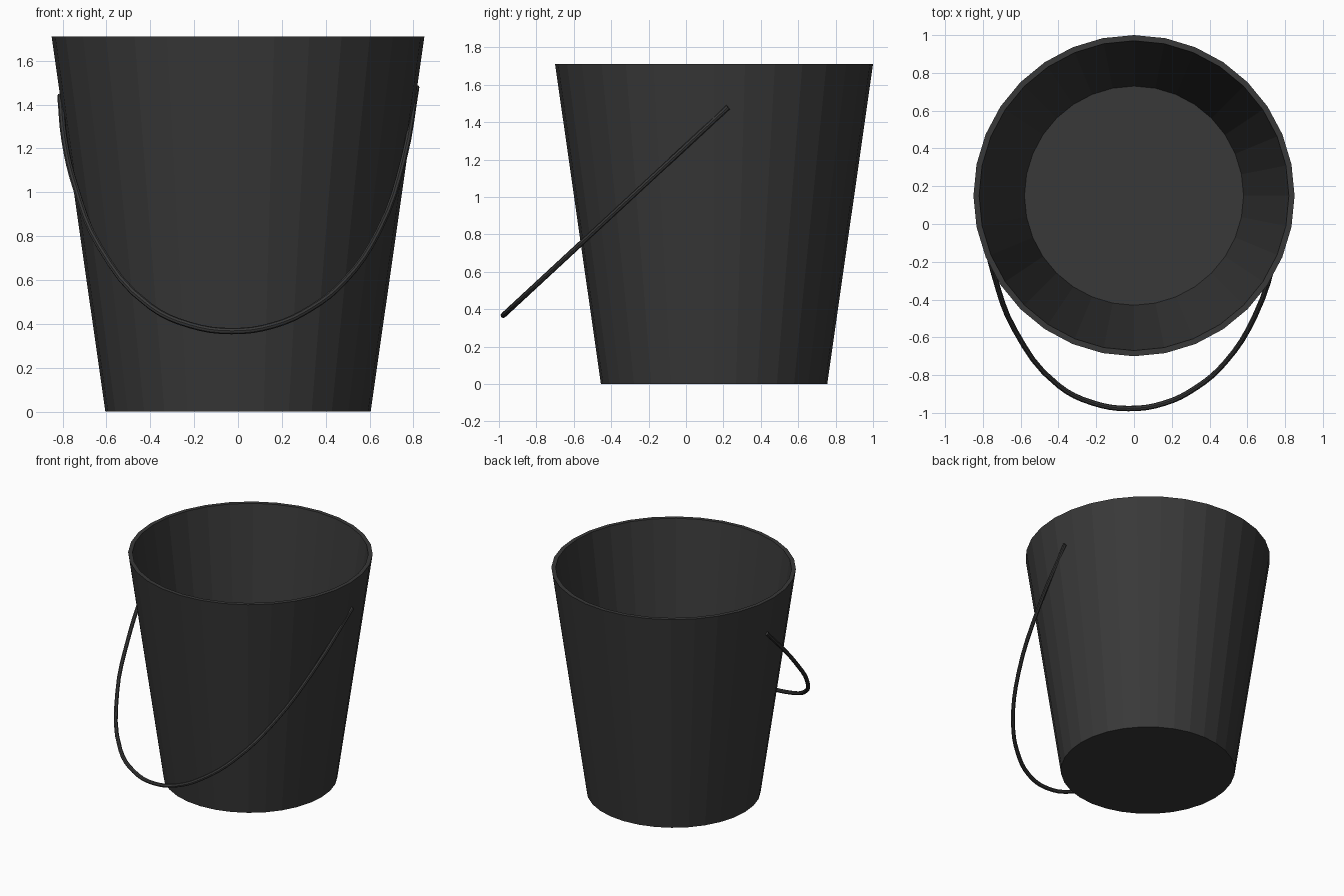
import bpy, bmesh, math

if "Cube" in bpy.data.objects:
    bpy.data.objects.remove(bpy.data.objects["Cube"])

metal = bpy.data.materials.new("dark grey metal")
metal.diffuse_color = (0.04, 0.04, 0.04, 1)
metal.use_nodes = True
metal.node_tree.nodes["Principled BSDF"].inputs["Base Color"].default_value = metal.diffuse_color

SIDES, CY = 32, 0.15

# bucket: closed revolved profile, outer wall, rim, inner wall and floor
bm = bmesh.new()
rings = []
for r, z in [(0.605, 0.0), (0.85, 1.71), (0.82, 1.71), (0.58, 0.03)]:
    rings.append([bm.verts.new((r * math.cos(2 * math.pi * i / SIDES),
                                CY + r * math.sin(2 * math.pi * i / SIDES), z))
                  for i in range(SIDES)])
for a, b in zip(rings, rings[1:]):
    for i in range(SIDES):
        j = (i + 1) % SIDES
        bm.faces.new((a[i], a[j], b[j], b[i]))
bm.faces.new(rings[0][::-1])
bm.faces.new(rings[-1])
bmesh.ops.recalc_face_normals(bm, faces=bm.faces)
mesh = bpy.data.meshes.new("bucket")
bm.to_mesh(mesh)
bm.free()
mesh.materials.append(metal)
bpy.context.collection.objects.link(bpy.data.objects.new("bucket", mesh))

# wire handle: hangs in a slanted plane, slightly askew
path = [(-0.81, 1.44), (-0.79, 1.23), (-0.74, 1.02), (-0.63, 0.75), (-0.40, 0.48),
        (-0.22, 0.395), (-0.03, 0.367), (0.16, 0.393), (0.33, 0.47), (0.48, 0.59),
        (0.64, 0.82), (0.755, 1.15), (0.813, 1.48)]
curve = bpy.data.curves.new("handle", 'CURVE')
curve.dimensions = '3D'
curve.bevel_depth = 0.0145
curve.bevel_resolution = 2
curve.use_fill_caps = True
curve.resolution_u = 4
spline = curve.splines.new('BEZIER')
spline.bezier_points.add(len(path) - 1)
for p, (x, z) in zip(spline.bezier_points, path):
    p.co = (x, 0.225 + (z - 1.48) * 1.08, z)
    p.handle_left_type = p.handle_right_type = 'AUTO'
curve.materials.append(metal)
handle = bpy.data.objects.new("handle", curve)
bpy.context.collection.objects.link(handle)
bpy.context.view_layer.objects.active = handle
handle.select_set(True)
bpy.ops.object.convert(target='MESH')
bpy.ops.object.shade_smooth_by_angle()
